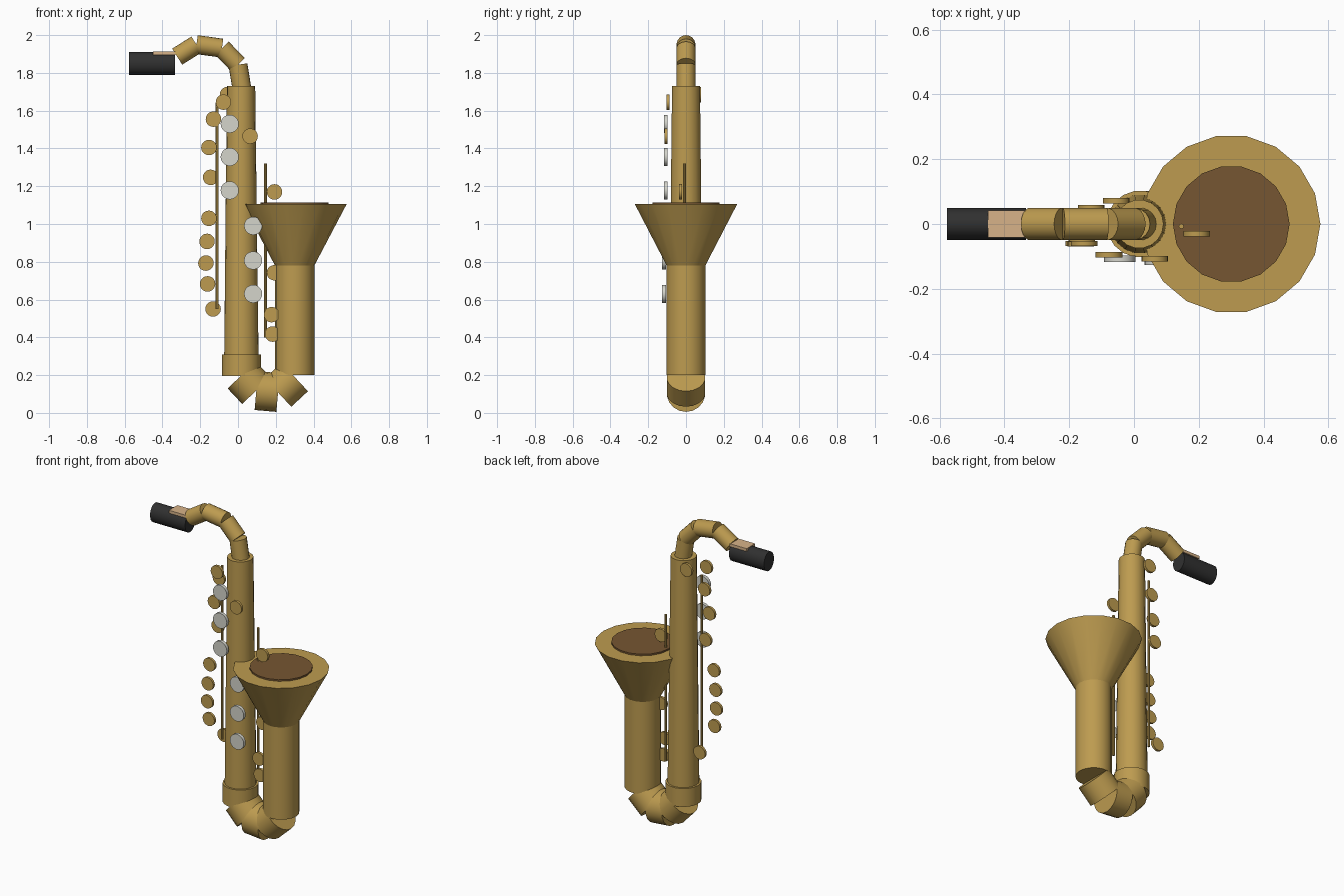
import bpy, bmesh, math
from mathutils import Vector

cube = bpy.data.objects.get("Cube")
if cube:
    bpy.data.objects.remove(cube, do_unlink=True)


def material(name, rgb):
    m = bpy.data.materials.new(name)
    m.use_nodes = True
    m.diffuse_color = (*rgb, 1)
    bsdf = next(n for n in m.node_tree.nodes if n.type == 'BSDF_PRINCIPLED')
    bsdf.inputs["Base Color"].default_value = (*rgb, 1)
    return m


gold = material("brass", (0.51, 0.33, 0.08))
brown = material("bell_shadow_brown", (0.18, 0.093, 0.032))
black = material("mouthpiece_black", (0.03, 0.03, 0.03))
silver = material("silver", (0.66, 0.66, 0.6))
tan = material("reed_tan", (0.68, 0.45, 0.25))


def finish(bm, name, mat):
    bmesh.ops.recalc_face_normals(bm, faces=bm.faces)
    me = bpy.data.meshes.new(name)
    bm.to_mesh(me)
    bm.free()
    me.materials.append(mat)
    ob = bpy.data.objects.new(name, me)
    bpy.context.collection.objects.link(ob)
    bpy.ops.object.select_all(action='DESELECT')
    bpy.context.view_layer.objects.active = ob
    ob.select_set(True)
    bpy.ops.object.shade_smooth_by_angle(angle=math.radians(35))
    return ob


def rod(name, a, b, r1, r2, mat, sides=18, stretch=1.0):
    """Capped cylinder or cone from a to b; stretch widens it along its second axis."""
    a, b = Vector(a), Vector(b)
    axis = (b - a).normalized()
    v = Vector((0, 1, 0))
    if abs(axis.y) > 0.9:
        v = Vector((0, 0, 1))
    u = v.cross(axis).normalized()
    bm = bmesh.new()
    rings = []
    for p, r in ((a, r1), (b, r2)):
        ring = []
        for i in range(sides):
            t = math.tau * i / sides
            ring.append(bm.verts.new(p + r * (u * math.cos(t) * stretch + v * math.sin(t))))
        rings.append(ring)
        bm.faces.new(ring)
    for i in range(sides):
        j = (i + 1) % sides
        bm.faces.new((rings[0][i], rings[0][j], rings[1][j], rings[1][i]))
    return finish(bm, name, mat)


def chain(name, points, r):
    """Separate straight segments following a path in the xz plane."""
    for i, (p, q) in enumerate(zip(points, points[1:])):
        rod(f"{name}_{i + 1}", (p[0], 0, p[1]), (q[0], 0, q[1]), r, r, gold)


def key(name, x, y, z, r, depth, mat):
    rod(name, (x, y - depth / 2, z), (x, y + depth / 2, z), r, r, mat, sides=20)


# Main body and its lower collar
rod("body_tube", (0.018, 0, 0.2), (0.016, 0, 1.73), 0.092, 0.075, gold)
rod("body_collar", (0.018, 0, 0.195), (0.018, 0, 0.31), 0.103, 0.103, gold)

# Bottom bow
chain("bow", [(0.02, 0.2), (0.097, 0.118), (0.212, 0.108), (0.3, 0.19)], 0.103)

# Bell
rod("bell_tube", (0.3, 0, 0.2), (0.3, 0, 0.785), 0.104, 0.104, gold)
rod("bell_flare", (0.3, 0, 0.78), (0.3, 0, 1.105), 0.104, 0.275, gold)
rod("bell_opening", (0.3, 0, 1.1), (0.3, 0, 1.115), 0.18, 0.18, brown)

# Neck, mouthpiece and reed
chain("neck", [(0.02, 1.72), (0, 1.843), (-0.085, 1.931), (-0.22, 1.95), (-0.322, 1.886)], 0.05)
rod("mouthpiece", (-0.577, 0, 1.85), (-0.333, 0, 1.85), 0.05, 0.05, black, stretch=1.2)
bm = bmesh.new()
bmesh.ops.create_cube(bm, size=1)
bmesh.ops.scale(bm, vec=(0.12, 0.084, 0.018), verts=bm.verts)
bmesh.ops.translate(bm, vec=(-0.391, 0, 1.903), verts=bm.verts)
finish(bm, "reed", tan)

# Key rods
rod("left_key_rod", (-0.11, 0, 0.55), (-0.11, 0, 1.64), 0.008, 0.008, gold, sides=8)
rod("right_key_rod", (0.146, -0.007, 0.4), (0.146, -0.007, 1.32), 0.008, 0.008, gold, sides=8)

# Brass key cups: x, y, z
cups = [
    (-0.055, 0.072, 1.685), (-0.077, -0.095, 1.645), (-0.13, 0, 1.555),
    (-0.154, -0.015, 1.405), (-0.145, 0.01, 1.247), (-0.154, -0.06, 1.03),
    (-0.164, -0.062, 0.908), (-0.17, -0.06, 0.793), (-0.161, -0.055, 0.683),
    (-0.132, 0.05, 0.55), (0.064, -0.107, 1.465), (0.193, -0.03, 1.17),
    (0.193, -0.03, 0.742), (0.178, -0.045, 0.52), (0.183, -0.04, 0.417),
]
for i, (x, y, z) in enumerate(cups):
    key(f"key_cup_{i + 1}", x, y, z, 0.041, 0.016, gold)

# Silver finger buttons in two stacks
for stack, x, y, heights in (("upper", -0.044, -0.107, (1.53, 1.355, 1.178)),
                             ("lower", 0.08, -0.116, (0.99, 0.807, 0.63))):
    for i, z in enumerate(heights):
        key(f"{stack}_button_{i + 1}", x, y, z, 0.048, 0.02, silver)
